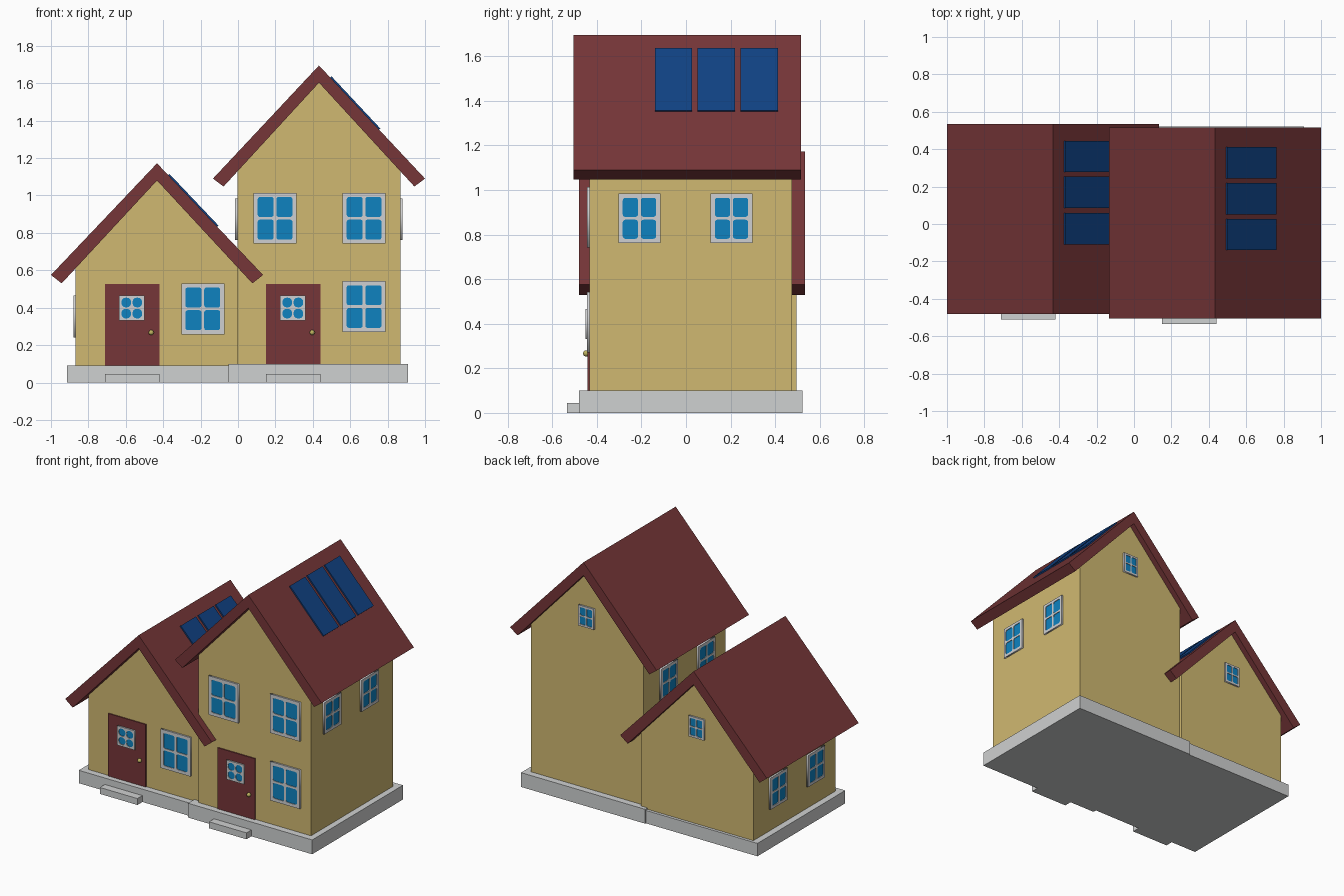
import bpy, bmesh, math
from mathutils import Matrix, Vector

if "Cube" in bpy.data.objects:
    bpy.data.objects.remove(bpy.data.objects["Cube"])


def material(name, r, g, b):
    lin = [((c / 255 + 0.055) / 1.055) ** 2.4 for c in (r, g, b)]
    m = bpy.data.materials.new(name)
    m.diffuse_color = (*lin, 1)
    m.use_nodes = True
    m.node_tree.nodes["Principled BSDF"].inputs["Base Color"].default_value = m.diffuse_color
    return m


WALL = material("sand wall", 208, 185, 113)
ROOF = material("brick red", 118, 54, 56)
STONE = material("pale stone", 207, 209, 209)
FRAME = material("window frame", 207, 208, 210)
GLASS = material("blue glass", 14, 130, 192)
PANEL = material("navy panel", 16, 66, 132)
BRASS = material("brass", 190, 178, 95)


def add(name, mesh, mat):
    mesh.materials.clear()
    mesh.materials.append(mat)
    ob = bpy.data.objects.new(name, mesh)
    bpy.context.collection.objects.link(ob)
    return ob


def prism(name, pts, y0, y1, mat):
    """Closed x-z profile extruded from y0 to y1."""
    bm = bmesh.new()
    face = bm.faces.new([bm.verts.new((x, y0, z)) for x, z in pts])
    ext = bmesh.ops.extrude_face_region(bm, geom=[face])["geom"]
    bmesh.ops.translate(bm, vec=(0, y1 - y0, 0),
                        verts=[v for v in ext if isinstance(v, bmesh.types.BMVert)])
    bmesh.ops.recalc_face_normals(bm, faces=bm.faces)
    mesh = bpy.data.meshes.new(name)
    bm.to_mesh(mesh)
    bm.free()
    return add(name, mesh, mat)


def box(name, x0, x1, y0, y1, z0, z1, mat):
    return prism(name, [(x0, z0), (x1, z0), (x1, z1), (x0, z1)], y0, y1, mat)


def rounded_rect(cx, cy, w, h, r):
    pts = []
    for k, (sx, sy) in enumerate([(1, 1), (-1, 1), (-1, -1), (1, -1)]):
        for i in range(4 if r else 1):
            a = math.radians(90 * k + 30 * i)
            pts.append((cx + sx * (w / 2 - r) + r * math.cos(a),
                        cy + sy * (h / 2 - r) + r * math.sin(a)))
    return pts


def window(name, centre, w, h, turn, border=0.022, r=0.012):
    """Frame with four rounded openings over a glass plate; turn 0 faces the front."""
    gap, depth = border * 0.65, 0.012
    pw, ph = (w - 2 * border - gap) / 2, (h - 2 * border - gap) / 2
    loops = [rounded_rect(0, 0, w, h, 0)]
    loops += [rounded_rect(sx * (pw + gap) / 2, sy * (ph + gap) / 2, pw, ph, r)
              for sx in (-1, 1) for sy in (-1, 1)]
    curve = bpy.data.curves.new(name, 'CURVE')
    curve.dimensions, curve.fill_mode, curve.extrude = '2D', 'BOTH', depth / 2
    for pts in loops:
        s = curve.splines.new('POLY')
        s.points.add(len(pts) - 1)
        for p, (x, y) in zip(s.points, pts):
            p.co = (x, y, 0, 1)
        s.use_cyclic_u = True
    tmp = bpy.data.objects.new("frame_outline", curve)
    frame = add(name + "_frame", bpy.data.meshes.new_from_object(tmp), FRAME)
    bpy.data.objects.remove(tmp)
    place = Matrix.Translation(centre) @ Matrix.Rotation(math.radians(turn), 4, 'Z')
    frame.matrix_world = (place @ Matrix.Rotation(math.pi / 2, 4, 'X')
                          @ Matrix.Translation((0, 0, depth / 2)))
    glass = box(name + "_glass", -w / 2 + 0.008, w / 2 - 0.008, -0.008, 0.0,
                -h / 2 + 0.008, h / 2 - 0.008, GLASS)
    glass.matrix_world = place


def house(tag, cx, x0, x1, front, back, base_x, base_y, base_h, apex, eave, roof_y,
          step_y, door_x, front_windows, side_z, side_walls, side_y, back_z, panel_y):
    (top, under), (eave_out, eave_in) = apex, eave
    # stone base and front step
    box(tag + "_base", *base_x, *base_y, 0, base_h, STONE)
    box(tag + "_step", door_x, door_x + 0.29, step_y, base_y[0] + 0.02, 0, 0.045, STONE)

    # gabled walls
    half_out, half_in = 0.567, 0.51
    slope_in = (under - eave_in) / half_in
    prism(tag + "_walls", [(x0, base_h), (x1, base_h),
                           (x1, under - slope_in * (x1 - cx)), (cx, under),
                           (x0, under - slope_in * (cx - x0))], front, back, WALL)

    # roof
    prism(tag + "_roof", [(cx - half_out, eave_out), (cx, top), (cx + half_out, eave_out),
                          (cx + half_in, eave_in), (cx, under), (cx - half_in, eave_in)],
          *roof_y, ROOF)

    # door with its window and knob
    box(tag + "_door", door_x, door_x + 0.29, front - 0.008, front + 0.01,
        base_h, 0.527, ROOF)
    window(tag + "_door_window", (door_x + 0.143, front - 0.006, 0.398),
           0.135, 0.135, 0, 0.012, 0.022)
    bm = bmesh.new()
    bmesh.ops.create_uvsphere(bm, u_segments=16, v_segments=8, radius=0.014)
    for f in bm.faces:
        f.smooth = True
    mesh = bpy.data.meshes.new(tag + "_knob")
    bm.to_mesh(mesh)
    bm.free()
    add(tag + "_knob", mesh, BRASS).location = (door_x + 0.247, front - 0.015, 0.267)

    # windows: front, sides and back gable
    for i, (x, z) in enumerate(front_windows):
        window(f"{tag}_front_window_{i}", (x, front, z), 0.23, 0.272, 0)
    for x, turn in side_walls:
        for i, y in enumerate(side_y):
            window(f"{tag}_side_window_{turn}_{i}", (x, y, side_z), 0.188, 0.222, turn, 0.019)
    window(tag + "_back_window", (cx, back, back_z), 0.12, 0.145, 180, 0.013, 0.008)

    # solar panels on the right slope
    slope = (top - eave_out) / half_out
    n = Vector((slope, 1)).normalized() * 0.009
    a, b = [Vector((cx + d, top - slope * d)) for d in (0.06, 0.322)]
    for i, y in enumerate(panel_y):
        prism(f"{tag}_solar_panel_{i}", [a, b, b + n, a + n], y, y + 0.168, PANEL)


house("small_house", -0.433, -0.868, 0.0, -0.41, 0.495,
      (-0.913, 0.0), (-0.455, 0.515), 0.09, (1.172, 1.08), (0.575, 0.53),
      (-0.48, 0.535), -0.51, -0.711, [(-0.188, 0.394)],
      0.353, [(-0.868, -90)], (-0.187, 0.227), 0.765, (-0.109, 0.085, 0.277))

house("tall_house", 0.433, -0.004, 0.868, -0.433, 0.475,
      (-0.05, 0.91), (-0.48, 0.522), 0.10, (1.695, 1.603), (1.09, 1.048),
      (-0.505, 0.515), -0.535, 0.15, [(0.198, 0.878), (0.674, 0.878), (0.674, 0.406)],
      0.873, [(-0.004, -90), (0.868, 90)], (-0.209, 0.204), 1.30, (-0.14, 0.052, 0.244))
